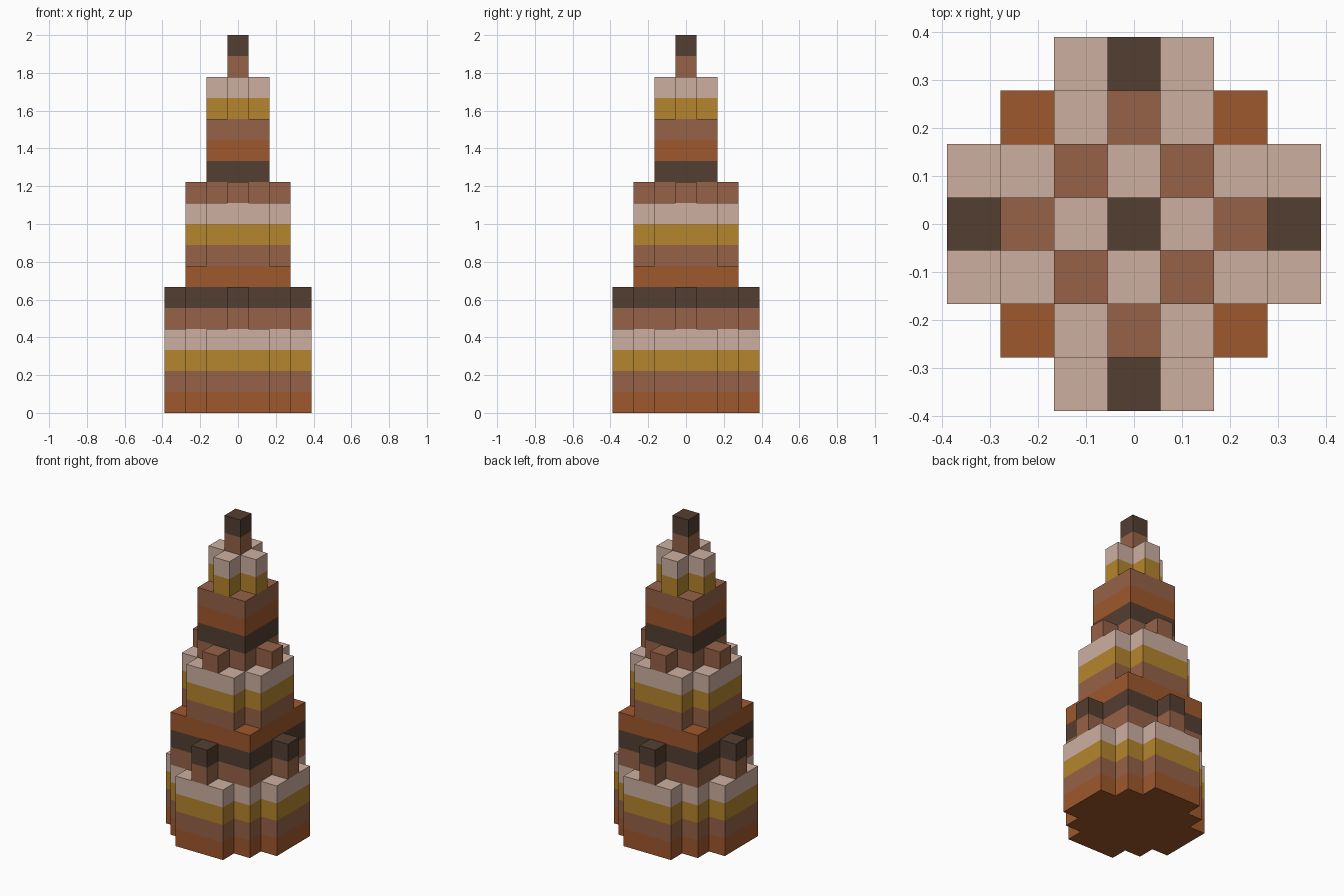
import bpy
import bmesh

cube = bpy.data.objects.get("Cube")
if cube:
    bpy.data.objects.remove(cube)

U = 1 / 9  # edge of one block


def linear(c):
    c /= 255
    return c / 12.92 if c <= 0.04045 else ((c + 0.055) / 1.055) ** 2.4


def material(name, rgb):
    mat = bpy.data.materials.new(name)
    mat.use_nodes = True
    color = (*[linear(c) for c in rgb], 1)
    mat.diffuse_color = color
    mat.node_tree.nodes["Principled BSDF"].inputs["Base Color"].default_value = color
    return mat


rust = material("rust_clay", (159, 88, 46))
brown = material("brown_clay", (150, 98, 71))
gold = material("gold_clay", (181, 133, 46))
pale = material("pale_clay", (205, 175, 160))
dark = material("dark_clay", (84, 62, 50))
MATERIALS = [rust, brown, gold, pale, dark]
BANDS = [0, 1, 2, 3, 1, 4]  # repeating colour of each block layer


def outline(corners):
    """Stepped outline from the outer corners of one quadrant, turned four times."""
    quarter = []
    for i, (x, y) in enumerate(corners):
        if i:
            quarter.append((x, corners[i - 1][1]))
        quarter.append((x, y))
    points = []
    for _ in range(4):
        points += quarter
        quarter = [(-y, x) for x, y in quarter]
    return points


def course(name, low, high, corners):
    """Banded prism between two layers; each layer takes its own colour."""
    bm = bmesh.new()
    points = outline(corners)
    rings = [[bm.verts.new((x * U, y * U, z * U)) for x, y in points]
             for z in range(low, high + 1)]
    n = len(points)
    for k, (a, b) in enumerate(zip(rings, rings[1:])):
        for i in range(n):
            j = (i + 1) % n
            face = bm.faces.new((a[i], a[j], b[j], b[i]))
            face.material_index = BANDS[(low + k) % len(BANDS)]
    bm.faces.new(rings[-1]).material_index = BANDS[(high - 1) % len(BANDS)]
    bm.faces.new(rings[0][::-1]).material_index = BANDS[low % len(BANDS)]
    mesh = bpy.data.meshes.new(name)
    bm.to_mesh(mesh)
    bm.free()
    for mat in MATERIALS:
        mesh.materials.append(mat)
    bpy.context.collection.objects.link(bpy.data.objects.new(name, mesh))


# Lower tier: stepped foot, square core with side posts
course("base_foot", 0, 4, [(3.5, 1.5), (2.5, 2.5), (1.5, 3.5)])
course("base_posts", 4, 6, [(3.5, 0.5), (2.5, 2.5), (0.5, 3.5)])
course("base_shoulder", 6, 7, [(2.5, 2.5)])

# Middle tier
course("middle_body", 7, 10, [(2.5, 1.5), (1.5, 2.5)])
course("middle_posts", 10, 11, [(2.5, 0.5), (1.5, 1.5), (0.5, 2.5)])
course("middle_shoulder", 11, 14, [(1.5, 1.5)])

# Upper tier and tip
course("upper_cross", 14, 16, [(1.5, 0.5), (0.5, 1.5)])
course("spire_tip", 16, 18, [(0.5, 0.5)])
